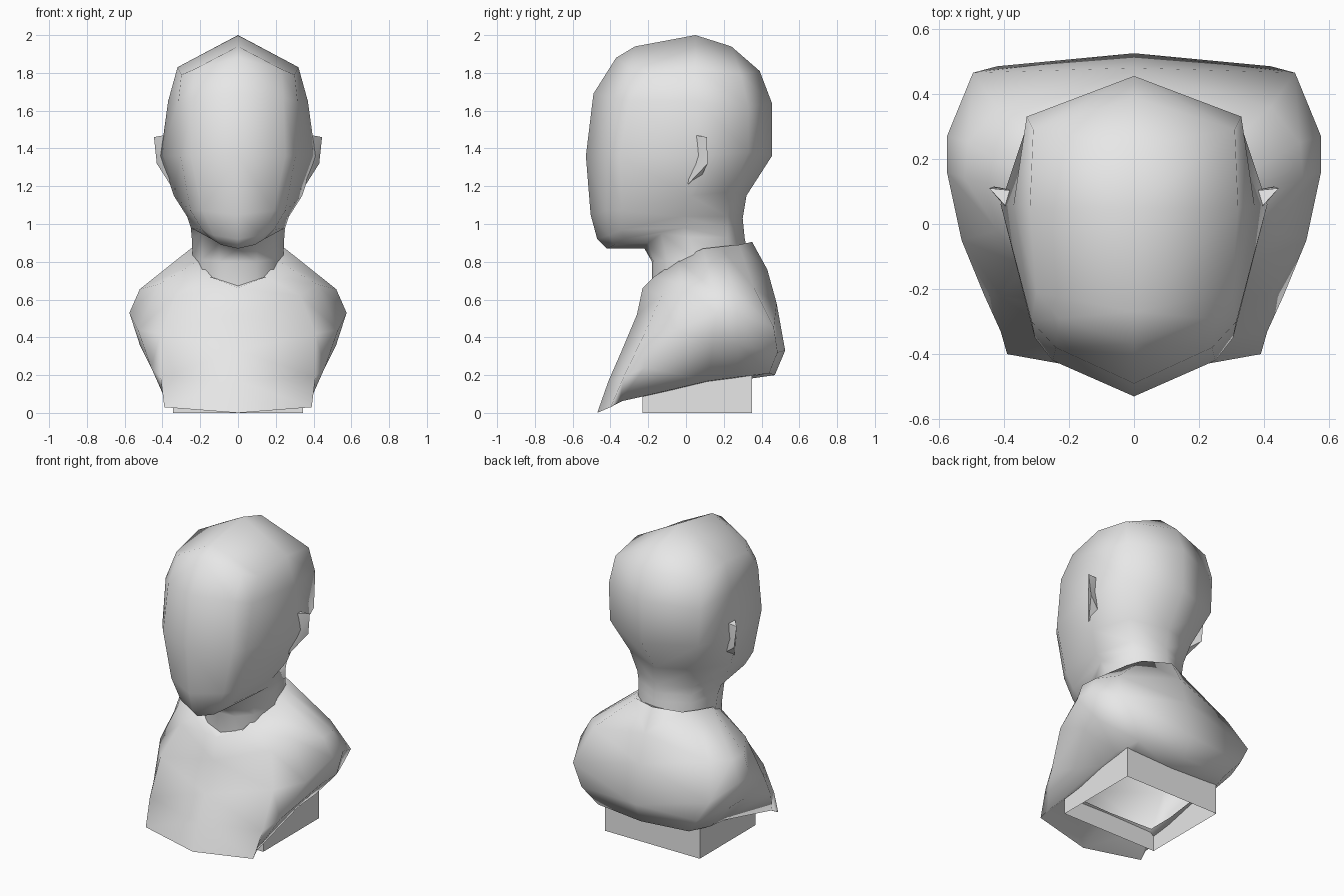
import bpy, bmesh, math

default_cube = bpy.data.objects.get("Cube")
if default_cube:
    bpy.data.objects.remove(default_cube, do_unlink=True)

clay = bpy.data.materials.new("plain_grey")
clay.use_nodes = True
clay.diffuse_color = (0.8, 0.8, 0.8, 1)
clay.node_tree.nodes["Principled BSDF"].inputs["Base Color"].default_value = (0.8, 0.8, 0.8, 1)


def finish(bm, name, smooth_angle):
    """Turn a bmesh into a shaded object with the grey material."""
    mesh = bpy.data.meshes.new(name)
    bm.to_mesh(mesh)
    bm.free()
    mesh.materials.append(clay)
    obj = bpy.data.objects.new(name, mesh)
    bpy.context.collection.objects.link(obj)
    bpy.ops.object.select_all(action='DESELECT')
    obj.select_set(True)
    bpy.context.view_layer.objects.active = obj
    bpy.ops.object.shade_smooth_by_angle(angle=math.radians(smooth_angle))


def loft(name, columns):
    """Skin a left half between profile lines running down, then mirror it."""
    bm = bmesh.new()
    grid = [[bm.verts.new(p) for p in column] for column in columns]
    for a, b in zip(grid, grid[1:]):
        for row in range(len(a) - 1):
            bm.faces.new((a[row], a[row + 1], b[row + 1], b[row]))
    bmesh.ops.mirror(bm, geom=bm.verts[:] + bm.edges[:] + bm.faces[:],
                     axis='X', merge_dist=0.0005)
    bmesh.ops.remove_doubles(bm, verts=bm.verts[:], dist=0.0005)
    bmesh.ops.recalc_face_normals(bm, faces=bm.faces[:])
    finish(bm, name, 80)


def middle(profile):
    """Place a y, z profile on the centre plane."""
    return [(0, y, z) for y, z in profile]


# Head and neck: profile lines from the crown ridge down into the collar
face_line = middle([(-.27, 1.94), (-.37, 1.88), (-.49, 1.69), (-.53, 1.36), (-.505, 1.05),
                    (-.47, .92), (-.42, .87), (-.22, .87), (-.18, .8), (-.18, .6)])
cheek_line = [(0, -.27, 1.94), (.23, -.29, 1.82), (.24, -.38, 1.67), (.25, -.42, 1.36),
              (.19, -.42, 1.07), (.13, -.41, .94), (.09, -.38, .89), (.1, -.2, .9),
              (.1, -.17, .8), (.1, -.17, .6)]
jaw_line = [(0, -.27, 1.94), (.3, -.21, 1.79), (.315, -.3, 1.65), (.305, -.35, 1.36),
            (.25, -.34, 1.07), (.19, -.34, .97), (.14, -.33, .92), (.19, -.13, .95),
            (.19, -.1, .81), (.19, -.1, .6)]
temple_line = [(0, .05, 2), (.32, .05, 1.83), (.37, .06, 1.65), (.41, .06, 1.36),
               (.34, .02, 1.15), (.27, -.03, 1.04), (.25, -.01, .98), (.245, .02, .93),
               (.24, .04, .82), (.24, .04, .6)]
nape_line = [(0, .24, 1.94), (.31, .29, 1.79), (.33, .33, 1.62), (.32, .33, 1.38),
             (.24, .24, 1.17), (.2, .22, 1.04), (.19, .22, .98), (.19, .22, .93),
             (.19, .23, .82), (.2, .24, .6)]
skull_line = middle([(.24, 1.94), (.39, 1.81), (.455, 1.64), (.455, 1.36), (.32, 1.15),
                     (.3, 1.03), (.305, .98), (.31, .93), (.33, .82), (.34, .6)])
loft("head_and_neck", [face_line, cheek_line, jaw_line, temple_line, nape_line, skull_line])

# Torso: a shell, profile lines from the collar over the shoulders to the open underside
breast_line = middle([(-.15, .68), (-.23, .66), (-.26, .52), (-.34, .33), (-.41, .17),
                      (-.47, 0), (-.22, .13)])
chest_line = [(.12, -.12, .71), (.15, -.17, .72), (.33, -.13, .62), (.41, -.22, .42),
              (.41, -.33, .19), (.39, -.4, .03), (.31, -.21, .13)]
armpit_line = [(.17, -.03, .78), (.2, -.04, .81), (.42, -.02, .68), (.53, -.05, .44),
               (.46, -.22, .24), (.38, -.35, .06), (.32, -.05, .14)]
shoulder_line = [(.2, .05, .84), (.25, .09, .87), (.52, .14, .655), (.575, .16, .53),
                 (.52, .14, .36), (.36, .12, .17), (.32, .1, .16)]
arm_line = [(.18, .15, .85), (.22, .18, .88), (.51, .25, .655), (.575, .27, .53),
            (.52, .28, .36), (.37, .27, .19), (.32, .25, .18)]
blade_line = [(.15, .24, .86), (.17, .28, .89), (.42, .36, .66), (.495, .465, .45),
              (.42, .485, .32), (.33, .44, .21), (.29, .33, .19)]
spine_line = middle([(.28, .88), (.35, .905), (.43, .76), (.48, .58), (.525, .33),
                     (.47, .2), (.33, .18)])
loft("torso", [breast_line, chest_line, armpit_line, shoulder_line, arm_line,
               blade_line, spine_line])

# Ears: thin wedges standing off the sides of the head
for side, label in ((1, "left"), (-1, "right")):
    bm = bmesh.new()
    for x, y, z in [(.39, .05, 1.47), (.36, .01, 1.21), (.445, .11, 1.46),
                    (.43, .115, 1.32), (.35, .1, 1.46), (.34, .08, 1.25)]:
        bm.verts.new((side * x, y, z))
    bmesh.ops.convex_hull(bm, input=bm.verts[:])
    bmesh.ops.recalc_face_normals(bm, faces=bm.faces[:])
    finish(bm, label + "_ear", 40)

# Base: an open frame of four walls under the torso
bm = bmesh.new()
bmesh.ops.create_cube(bm, size=1)
bmesh.ops.delete(bm, geom=[f for f in bm.faces if abs(f.normal.z) > .5], context='FACES_ONLY')
for v in bm.verts:
    top = .2 if v.co.y > 0 else .13
    v.co = (v.co.x * .69, .06 + v.co.y * .58, top if v.co.z > 0 else 0)
finish(bm, "base_frame", 30)
